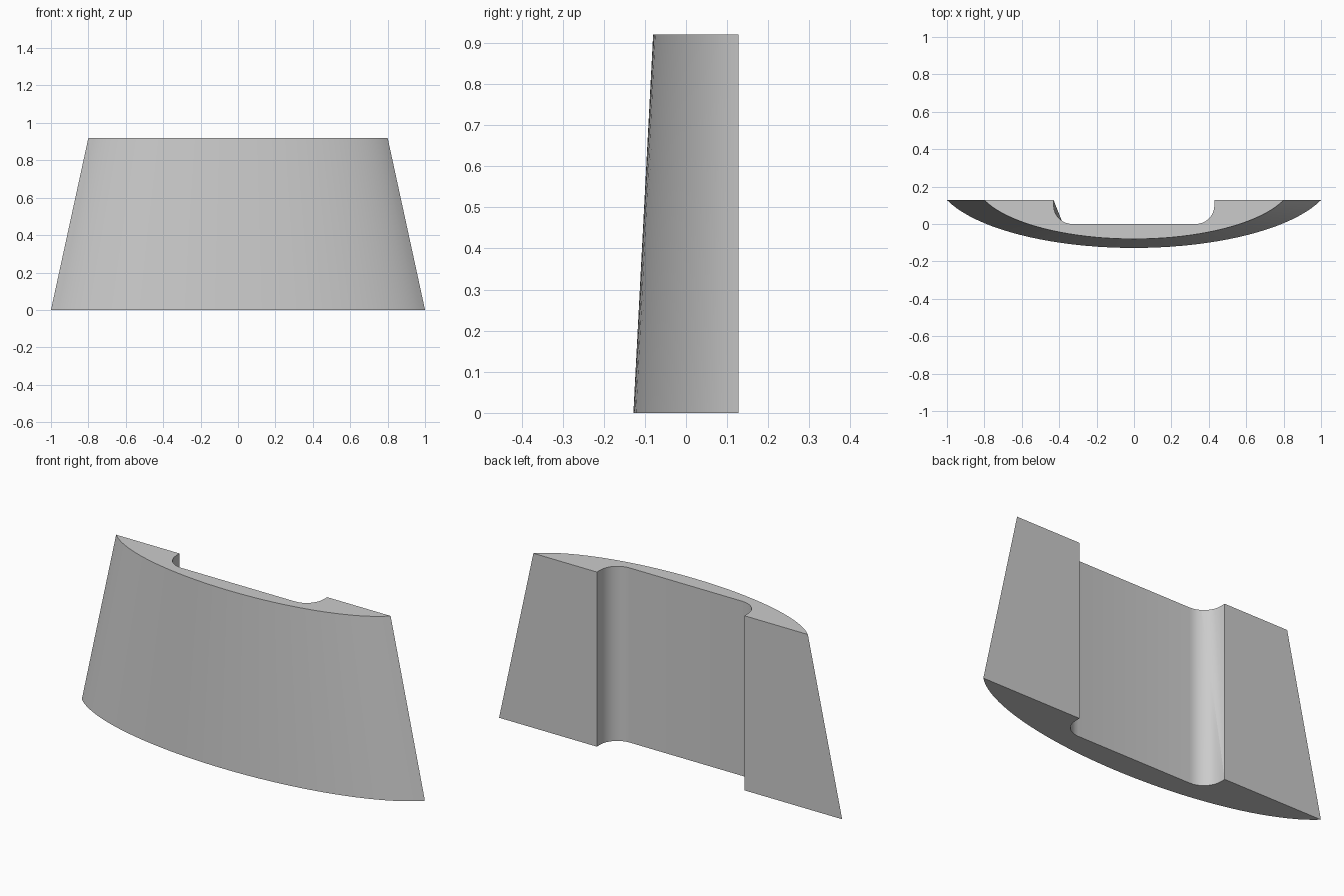
import bpy
import bmesh
from math import sin, cos, radians, pi

if "Cube" in bpy.data.objects:
    bpy.data.objects.remove(bpy.data.objects["Cube"], do_unlink=True)

HEIGHT, BACK = 0.92, 0.128
SWEEP = radians(70)
ARC_STEPS, FILLET_STEPS = 40, 8
SLOT_HALF, RADIUS = 0.43, 0.1


def front_arc(half_width, depth):
    """Bowed front edge, from the -x end to the +x end."""
    pts = []
    for i in range(ARC_STEPS + 1):
        t = SWEEP * (2 * i / ARC_STEPS - 1)
        bow = (cos(t) - cos(SWEEP)) / (1 - cos(SWEEP))
        pts.append((half_width * sin(t) / sin(SWEEP), BACK - depth * bow))
    return pts


def slot_outline():
    """Rear channel with rounded inner corners, from -x to +x."""
    left = [(-SLOT_HALF, BACK)]
    for i in range(FILLET_STEPS + 1):
        a = pi / 2 * i / FILLET_STEPS
        left.append((-SLOT_HALF + RADIUS * (1 - cos(a)), RADIUS * (1 - sin(a))))
    return left + [(-x, y) for x, y in reversed(left)]


bm = bmesh.new()


def ring(points, z):
    return [bm.verts.new((x, y, z)) for x, y in points]


slot = slot_outline()
arc_low, arc_high = ring(front_arc(1, 0.256), 0), ring(front_arc(0.8, 0.208), HEIGHT)
slot_low, slot_high = ring(slot, 0), ring(slot, HEIGHT)


def skin(low, high):
    for i in range(len(low) - 1):
        bm.faces.new((low[i], low[i + 1], high[i + 1], high[i]))


# Bowed front, the two flat back panels, top and bottom
skin(arc_low, arc_high)
skin([arc_low[-1], slot_low[-1]], [arc_high[-1], slot_high[-1]])
skin([slot_low[0], arc_low[0]], [slot_high[0], arc_high[0]])
bm.faces.new(arc_low + slot_low[::-1])
bm.faces.new(arc_high + slot_high[::-1])

# Channel: the -x corner is a skewed pair of fans, the rest is straight
mid = FILLET_STEPS * 3 // 4
for i in range(mid):
    bm.faces.new((slot_low[0], slot_high[i], slot_high[i + 1]))
    bm.faces.new((slot_high[mid], slot_low[i + 1], slot_low[i]))
skin(slot_low[mid:], slot_high[mid:])

bmesh.ops.recalc_face_normals(bm, faces=bm.faces)
mesh = bpy.data.meshes.new("curved_block")
bm.to_mesh(mesh)
bm.free()

# Plain grey finish
grey = bpy.data.materials.new("plain grey")
grey.use_nodes = True
grey.diffuse_color = (0.6, 0.6, 0.6, 1)
grey.node_tree.nodes["Principled BSDF"].inputs["Base Color"].default_value = (0.6, 0.6, 0.6, 1)
mesh.materials.append(grey)

block = bpy.data.objects.new("curved_block", mesh)
bpy.context.collection.objects.link(block)
bpy.ops.object.select_all(action="DESELECT")
block.select_set(True)
bpy.context.view_layer.objects.active = block
bpy.ops.object.shade_smooth_by_angle(angle=radians(30))
